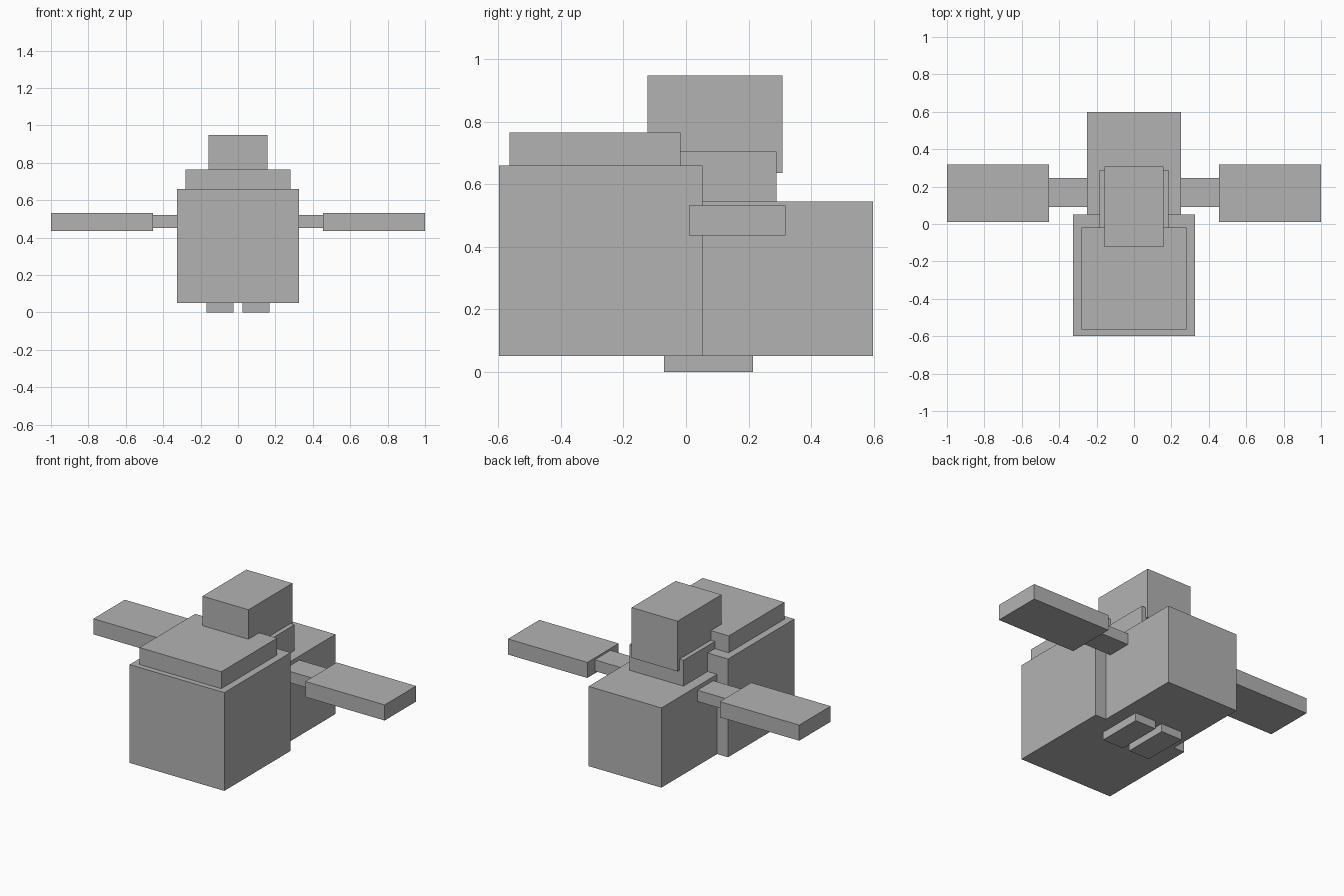
import bpy
import bmesh
from mathutils import Vector

cube = bpy.data.objects.get("Cube")
if cube:
    bpy.data.objects.remove(cube, do_unlink=True)

# One plain grey for every part
grey = bpy.data.materials.new("plain grey")
grey.use_nodes = True
colour = (0.45, 0.45, 0.45, 1.0)
grey.diffuse_color = colour
grey.node_tree.nodes["Principled BSDF"].inputs["Base Color"].default_value = colour


def box(name, x, y, z):
    """Add a flat-sided box spanning the given (min, max) ranges."""
    low, high = (Vector(c) for c in zip(x, y, z))
    mesh = bpy.data.meshes.new(name)
    bm = bmesh.new()
    bmesh.ops.create_cube(bm, size=1)
    bmesh.ops.scale(bm, vec=high - low, verts=bm.verts)
    bm.to_mesh(mesh)
    bm.free()
    mesh.materials.append(grey)
    obj = bpy.data.objects.new(name, mesh)
    obj.location = (low + high) / 2
    bpy.context.collection.objects.link(obj)


# Body: large front block with a raised lid, narrower rear block
box("front_body", (-0.325, 0.325), (-0.598, 0.052), (0.05, 0.66))
box("front_lid", (-0.281, 0.281), (-0.565, -0.018), (0.64, 0.765))
box("rear_body", (-0.25, 0.25), (-0.08, 0.598), (0.05, 0.545))

# Neck and head
box("neck", (-0.185, 0.185), (-0.06, 0.29), (0.53, 0.705))
box("head", (-0.158, 0.158), (-0.123, 0.308), (0.636, 0.948))

# Paired arms, hands and feet
for side, s in (("left", 1), ("right", -1)):
    def span(a, b):
        return tuple(sorted((s * a, s * b)))
    box(side + "_arm", span(0.22, 0.47), (0.09, 0.245), (0.45, 0.52))
    box(side + "_hand", span(0.455, 1.0), (0.01, 0.318), (0.435, 0.532))
    box(side + "_foot", span(0.023, 0.168), (-0.07, 0.215), (0.0, 0.06))
